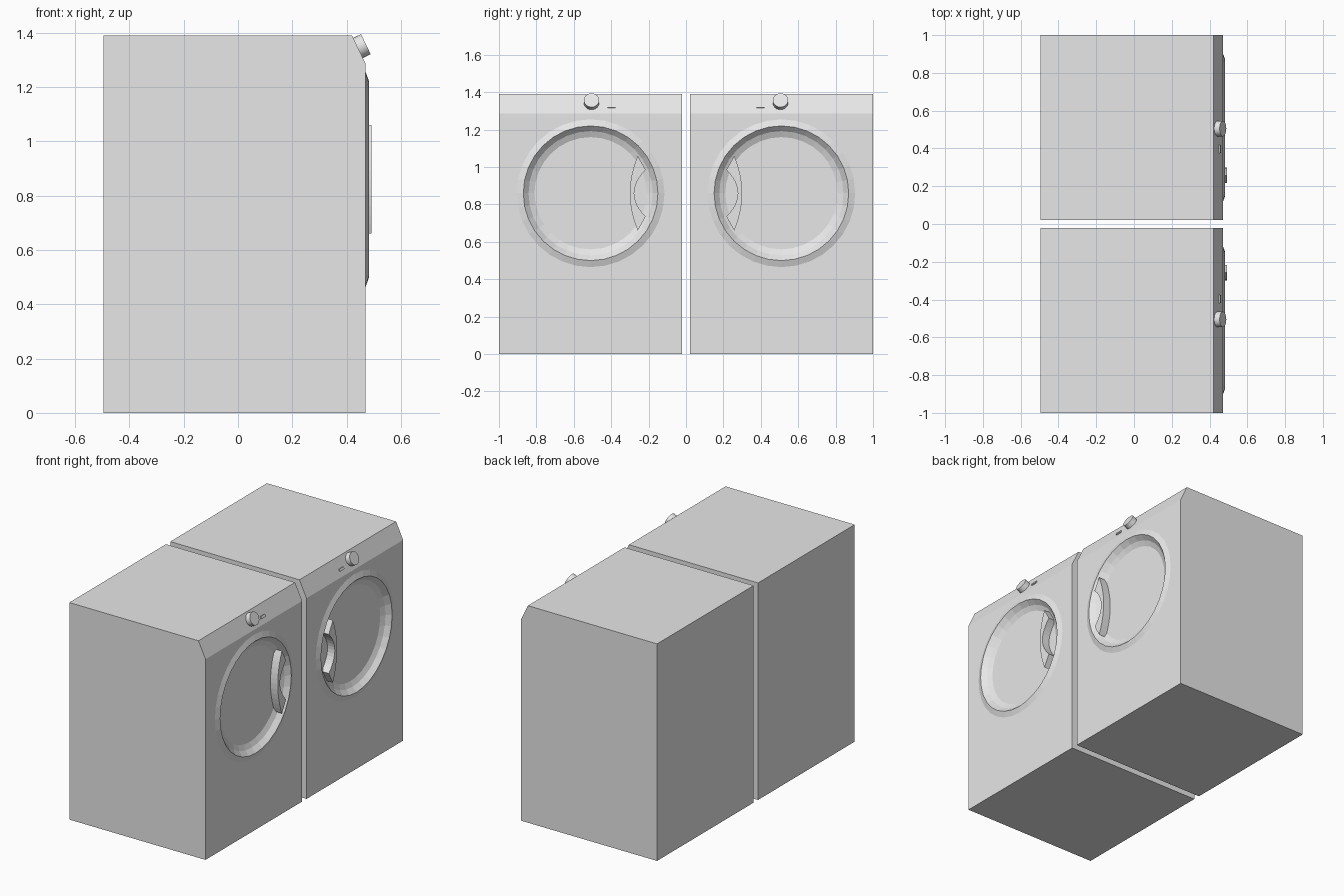
import bpy, bmesh, math
from mathutils import Vector, Matrix

cube = bpy.data.objects.get("Cube")
if cube:
    bpy.data.objects.remove(cube, do_unlink=True)

grey = bpy.data.materials.new("light grey")
grey.use_nodes = True
grey.diffuse_color = (0.8, 0.8, 0.8, 1)
grey.node_tree.nodes["Principled BSDF"].inputs["Base Color"].default_value = (0.8, 0.8, 0.8, 1)

BACK, FRONT, TOP = -0.495, 0.47, 1.39
INNER, OUTER = 0.022, 1.0
DOOR_Y, DOOR_Z, SIDES = 0.51, 0.86, 32
SLOPE_TOP, SLOPE_LOW = Vector((0.42, 0, TOP)), Vector((FRONT, 0, 1.285))


def finish(bm, name, recalc=True):
    if recalc:
        bmesh.ops.recalc_face_normals(bm, faces=bm.faces)
    mesh = bpy.data.meshes.new(name)
    bm.to_mesh(mesh)
    bm.free()
    mesh.materials.append(grey)
    obj = bpy.data.objects.new(name, mesh)
    bpy.context.collection.objects.link(obj)
    return obj


def ring(bm, x, radius, y):
    angles = [2 * math.pi * i / SIDES for i in range(SIDES)]
    return [bm.verts.new((x, y + radius * math.cos(a), DOOR_Z + radius * math.sin(a)))
            for a in angles]


def cabinet(side, label):
    # Box with a sloped control edge and a round door opening
    bm = bmesh.new()
    outline = [(BACK, 0), (FRONT, 0), (FRONT, SLOPE_LOW.z), (SLOPE_TOP.x, TOP), (BACK, TOP)]
    a = [bm.verts.new((x, side * INNER, z)) for x, z in outline]
    b = [bm.verts.new((x, side * OUTER, z)) for x, z in outline]
    bm.faces.new(a)
    bm.faces.new(b)
    n = len(outline)
    for i in range(n):
        if i != 1:
            j = (i + 1) % n
            bm.faces.new((a[i], a[j], b[j], b[i]))
    hole = ring(bm, FRONT, 0.38, side * DOOR_Y)
    edges = [bm.edges.new((hole[i - 1], hole[i])) for i in range(SIDES)]
    border = (a[1], a[2], b[2], b[1])
    for i in range(4):
        pair = (border[i - 1], border[i])
        edges.append(bm.edges.get(pair) or bm.edges.new(pair))
    bmesh.ops.triangle_fill(bm, edges=edges, use_beauty=True, normal=(1, 0, 0))
    finish(bm, label + "_cabinet")


def door(side, label):
    # Raised rim falling into a dished door panel
    bm = bmesh.new()
    profile = [(FRONT, 0.395), (0.483, 0.36), (0.455, 0.332), (0.44, 0.3)]
    loops = [ring(bm, x, r, side * DOOR_Y) for x, r in profile]
    for p, q in zip(loops, loops[1:]):
        for i in range(SIDES):
            bm.faces.new((p[i - 1], p[i], q[i], q[i - 1]))
    bm.faces.new(loops[-1])
    bm.normal_update()
    for f in bm.faces:
        if f.normal.x < 0:
            f.normal_flip()
    finish(bm, label + "_door", recalc=False)


def handle(side, label):
    # Crescent grip on the door edge nearest the other machine
    bm = bmesh.new()
    steps = 12
    rows = []
    for i in range(steps + 1):
        t = 2 * i / steps - 1
        pts = ((0.21 + 0.042 * t * t, 0.2 * t), (0.233 + 0.061 * t * t, 0.125 * t))
        rows.append([bm.verts.new((0.492, side * (DOOR_Y - u), DOOR_Z + w)) for u, w in pts])
    faces = [bm.faces.new((p[0], p[1], q[1], q[0])) for p, q in zip(rows, rows[1:])]
    made = bmesh.ops.extrude_face_region(bm, geom=faces, use_keep_orig=True)
    moved = [v for v in made["geom"] if isinstance(v, bmesh.types.BMVert)]
    bmesh.ops.translate(bm, verts=moved, vec=(-0.055, 0, 0))
    finish(bm, label + "_door_handle")


# Frame lying on the sloped control strip
along = (SLOPE_TOP - SLOPE_LOW).normalized()
normal = Vector((along.z, 0, -along.x))


def on_slope(y, t):
    m = Matrix((Vector((0, 1, 0)), along, normal)).transposed().to_4x4()
    m.translation = SLOPE_LOW.lerp(SLOPE_TOP, t) + Vector((0, y, 0))
    return m


def controls(side, label):
    # Round dial
    bm = bmesh.new()
    bmesh.ops.create_cone(bm, cap_ends=True, segments=24, radius1=0.041, radius2=0.041,
                          depth=0.04, matrix=on_slope(side * 0.505, 0.56) @ Matrix.Translation((0, 0, 0.012)))
    dial = finish(bm, label + "_dial")
    for p in dial.data.polygons:
        p.use_smooth = len(p.vertices) == 4
    for e in dial.data.edges:
        a, b = (dial.data.vertices[i].co for i in e.vertices)
        e.use_edge_sharp = abs((a - b).normalized().dot(normal)) < 0.5
    # Small button
    bm = bmesh.new()
    bmesh.ops.create_cube(bm, size=1, matrix=on_slope(side * 0.398, 0.36)
                          @ Matrix.Diagonal((0.042, 0.016, 0.014, 1)))
    finish(bm, label + "_button")


for side, label in ((-1, "right_machine"), (1, "left_machine")):
    for build in (cabinet, door, handle, controls):
        build(side, label)
